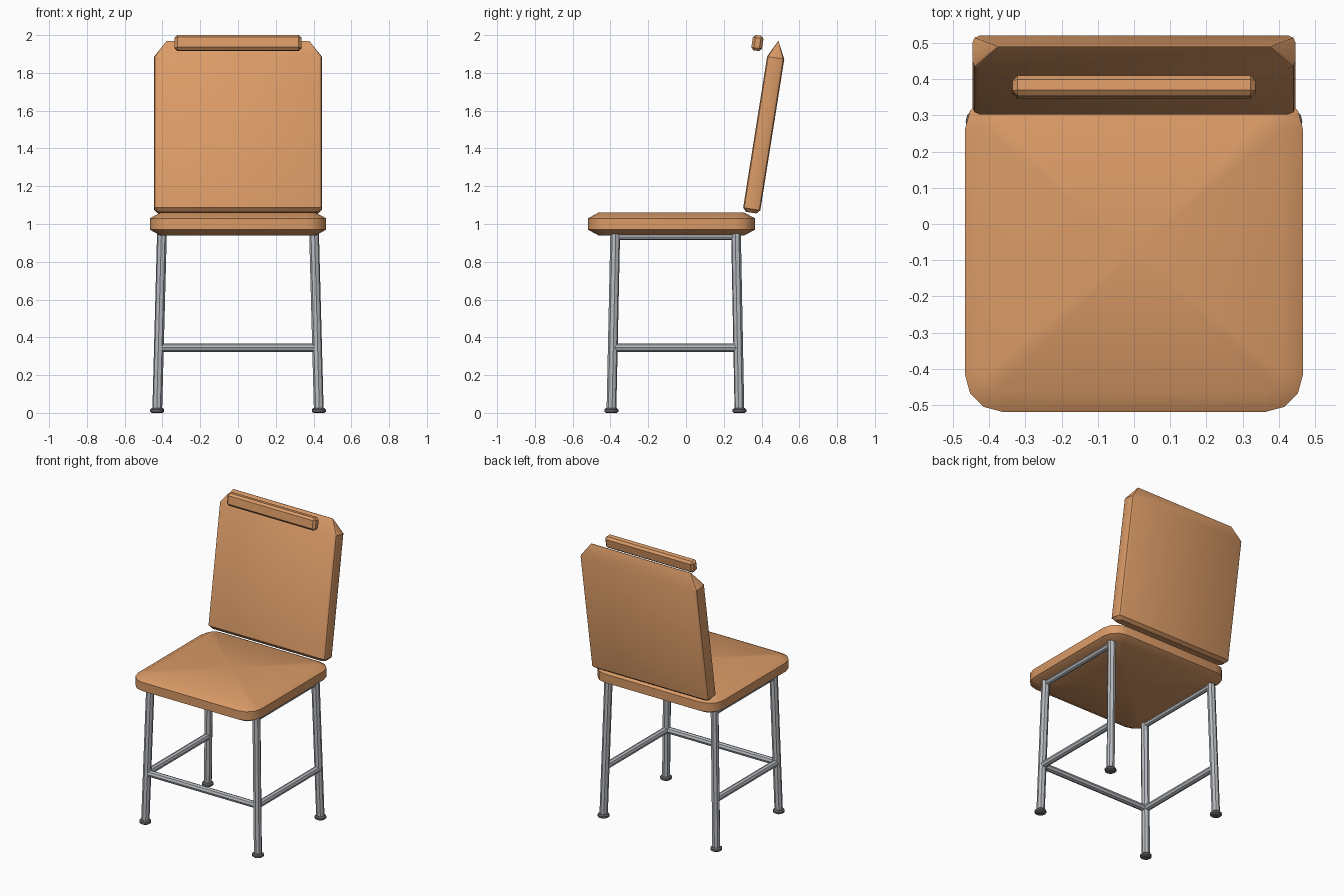
import bpy, bmesh, math
from mathutils import Vector, Matrix

cube = bpy.data.objects.get("Cube")
if cube:
    bpy.data.objects.remove(cube, do_unlink=True)


def material(name, r, g, b):
    m = bpy.data.materials.new(name)
    m.use_nodes = True
    m.diffuse_color = (r, g, b, 1)
    m.node_tree.nodes["Principled BSDF"].inputs["Base Color"].default_value = (r, g, b, 1)
    return m


tan = material("tan_upholstery", 0.70, 0.325, 0.135)
steel = material("grey_steel", 0.48, 0.50, 0.53)
rubber = material("dark_grey_rubber", 0.13, 0.13, 0.135)


def finish(bm, name, mat):
    """Make an object that is smooth except across edges over 31 degrees."""
    bmesh.ops.recalc_face_normals(bm, faces=bm.faces)
    for f in bm.faces:
        f.smooth = True
    for e in bm.edges:
        e.smooth = e.calc_face_angle(0) < math.radians(31)
    mesh = bpy.data.meshes.new(name)
    bm.to_mesh(mesh)
    bm.free()
    mesh.materials.append(mat)
    ob = bpy.data.objects.new(name, mesh)
    bpy.context.collection.objects.link(ob)
    return ob


def rounded_rect(hx, hy, radius, steps):
    """Outline of a rectangle with rounded corners."""
    pts = []
    for k, (sx, sy) in enumerate([(1, 1), (-1, 1), (-1, -1), (1, -1)]):
        for i in range(steps + 1):
            a = math.pi / 2 * (k + i / steps)
            pts.append((sx * (hx - radius) + radius * math.cos(a),
                        sy * (hy - radius) + radius * math.sin(a)))
    return pts


def loft(bm, rings):
    """Skin a stack of equal-length vertex rings and return the two caps."""
    loops = [[bm.verts.new(p) for p in ring] for ring in rings]
    n = len(loops[0])
    for a, b in zip(loops, loops[1:]):
        for i in range(n):
            j = (i + 1) % n
            bm.faces.new((a[i], a[j], b[j], b[i]))
    return [bm.faces.new(loops[0][::-1]), bm.faces.new(loops[-1])]


def tube(name, start, end, radius):
    a, b = Vector(start), Vector(end)
    bm = bmesh.new()
    turn = (b - a).to_track_quat("Z", "Y").to_matrix().to_4x4()
    bmesh.ops.create_cone(bm, cap_ends=True, segments=8, radius1=radius,
                          radius2=radius, depth=(b - a).length,
                          matrix=Matrix.Translation((a + b) / 2) @ turn)
    return finish(bm, name, steel)


# Seat cushion with rounded corners, chamfered rims and fanned top and bottom
bm = bmesh.new()
rings = []
for z, inset in [(0.94, 0.055), (0.97, 0), (1.03, 0), (1.06, 0.055)]:
    outline = rounded_rect(0.467 - inset, 0.442 - inset, 0.105 - inset, 3)
    rings.append([(x, y - 0.077, z) for x, y in outline])
bmesh.ops.poke(bm, faces=loft(bm, rings))
finish(bm, "seat", tan)

# Backrest: slab with softened edges rising to a hipped ridge, leaning back
bm = bmesh.new()
hx, hy = 0.446, 0.046
rings = []
for z, inset in [(0, 0.018), (0.02, 0), (0.83, 0)]:
    rings.append([(x, y, z) for x, y in rounded_rect(hx - inset, hy - inset, 0.02, 2)])
rings.append([(max(-0.378, min(0.378, x)), y * 0.04, 0.919) for x, y, z in rings[-1]])
loft(bm, rings)
bmesh.ops.remove_doubles(bm, verts=bm.verts, dist=0.0005)
back = finish(bm, "backrest", tan)
back.location = (0, 0.345, 1.06)
back.rotation_euler = (math.radians(-9), 0, 0)

# Bar in front of the top of the backrest
bm = bmesh.new()
bmesh.ops.create_cube(bm, size=1, matrix=Matrix.Diagonal((0.67, 0.057, 0.082, 1)))
bmesh.ops.bevel(bm, geom=bm.edges[:], offset=0.014, segments=1, affect="EDGES")
bar = finish(bm, "top_bar", tan)
bar.location = (0, 0.378, 1.958)
bar.rotation_euler = (math.radians(-9), 0, 0)


# Frame: slightly splayed legs with side rails and stretchers
def leg_point(side, front, z):
    t = z / 0.94
    y = -0.395 + 0.02 * t if front else 0.283 - 0.018 * t
    return Vector((side * (0.428 - 0.025 * t), y, z))


for side, label in [(1, "left"), (-1, "right")]:
    for front, place in [(True, "front"), (False, "back")]:
        tube(f"{place}_{label}_leg", leg_point(side, front, 0.01),
             leg_point(side, front, 0.95), 0.026)
        # Foot cap
        bm = bmesh.new()
        foot = leg_point(side, front, 0)
        profile = [(0.028, 0), (0.037, 0.006), (0.037, 0.018), (0.028, 0.026)]
        loft(bm, [[(foot.x + r * math.cos(i * math.pi / 6),
                    foot.y + r * math.sin(i * math.pi / 6), z) for i in range(12)]
                  for r, z in profile])
        finish(bm, f"{place}_{label}_foot", rubber)
    for z, r, part in [(0.345, 0.022, "stretcher"), (0.932, 0.018, "seat_rail")]:
        tube(f"{label}_{part}", leg_point(side, True, z), leg_point(side, False, z), r)
tube("front_stretcher", leg_point(-1, True, 0.345), leg_point(1, True, 0.345), 0.022)
